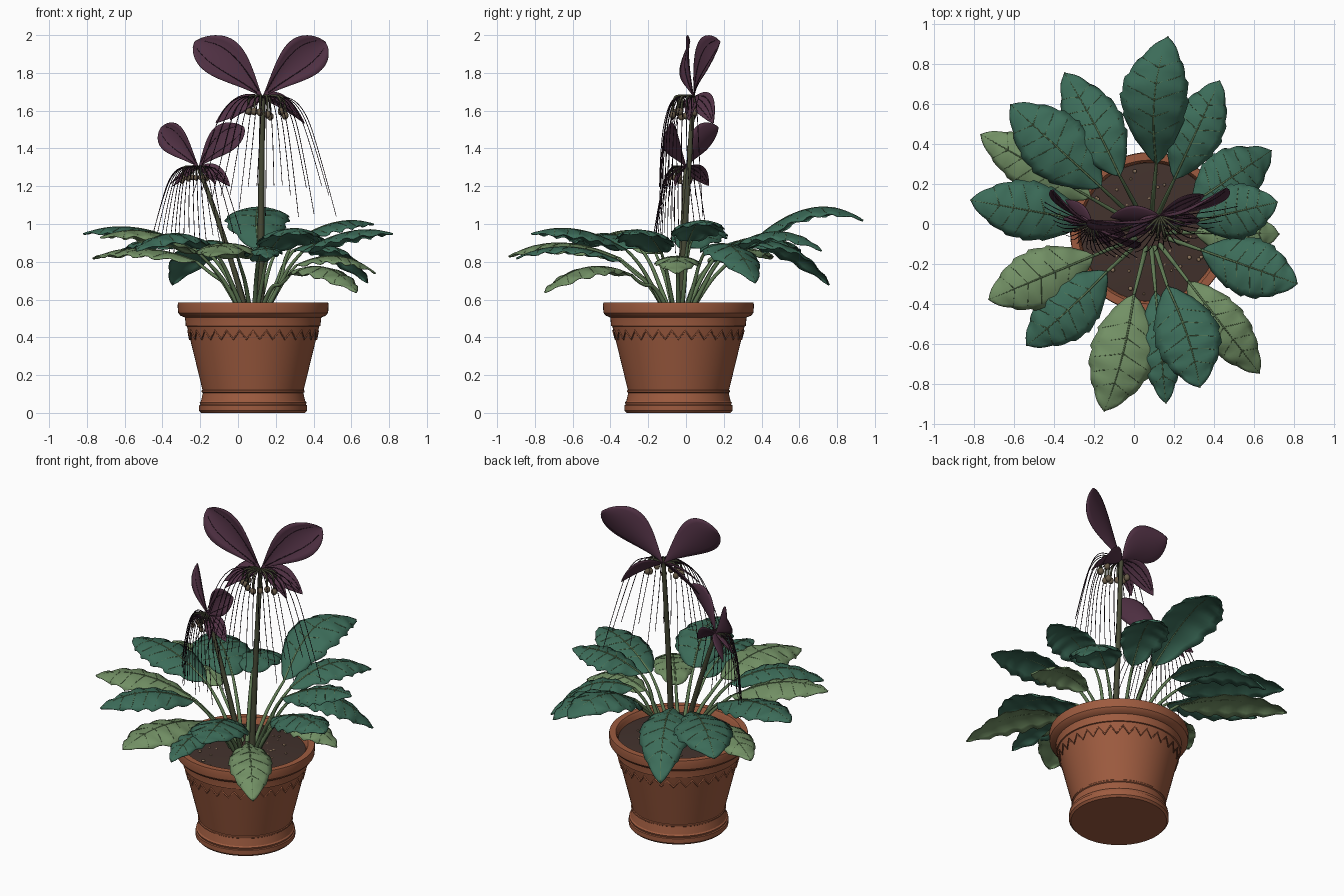
import bpy, bmesh, random
from math import sin, cos, pi, radians
from mathutils import Vector, Matrix

random.seed(4)
if "Cube" in bpy.data.objects:
    bpy.data.objects.remove(bpy.data.objects["Cube"])


def material(name, r, g, b):
    m = bpy.data.materials.new(name)
    m.use_nodes = True
    m.diffuse_color = (r, g, b, 1)
    node = m.node_tree.nodes["Principled BSDF"]
    node.inputs["Base Color"].default_value = (r, g, b, 1)
    node.inputs["Roughness"].default_value = 0.8
    return m


TERRACOTTA = material("terracotta", .34, .105, .05)
SOIL = material("dark soil", .055, .032, .026)
GRIT = material("pale grit", .27, .18, .11)
DARK_LEAF = material("deep green", .045, .15, .1)
LIGHT_LEAF = material("pale green", .17, .28, .13)
STALK = material("stalk green", .12, .2, .09)
STEM = material("olive stem", .06, .065, .035)
PURPLE = material("dusky purple", .085, .032, .06)
BLACK = material("whisker black", .022, .009, .018)
BUD = material("bud brown", .14, .105, .065)


def add(name, bm, mat, angle=None):
    mesh = bpy.data.meshes.new(name)
    bm.to_mesh(mesh)
    bm.free()
    mesh.materials.append(mat)
    obj = bpy.data.objects.new(name, mesh)
    bpy.context.collection.objects.link(obj)
    mesh.shade_smooth()
    if angle:
        bpy.ops.object.select_all(action='DESELECT')
        obj.select_set(True)
        bpy.context.view_layer.objects.active = obj
        bpy.ops.object.shade_smooth_by_angle(angle=radians(angle))
    return obj


def lathe(name, profile, mat, centre):
    bm = bmesh.new()
    verts = [bm.verts.new((r, 0, z)) for r, z in profile]
    edges = [bm.edges.new(pair) for pair in zip(verts, verts[1:])]
    bmesh.ops.spin(bm, geom=verts + edges, axis=(0, 0, 1), cent=(0, 0, 0),
                   angle=2 * pi, steps=64, use_duplicate=False)
    bmesh.ops.remove_doubles(bm, verts=bm.verts, dist=.0005)
    bmesh.ops.recalc_face_normals(bm, faces=bm.faces)
    add(name, bm, mat, 30).location = centre


def tubes(name, paths, radius, mat, taper=1, smooth=True, cyclic=False):
    curve = bpy.data.curves.new(name, 'CURVE')
    curve.dimensions = '3D'
    curve.bevel_depth = radius
    curve.bevel_resolution = 1
    curve.use_fill_caps = True
    curve.materials.append(mat)
    for path in paths:
        s = curve.splines.new('NURBS' if smooth else 'POLY')
        s.points.add(len(path) - 1)
        for i, p in enumerate(path):
            s.points[i].co = (*p, 1)
            s.points[i].radius = 1 + (taper - 1) * i / (len(path) - 1)
        s.use_cyclic_u = cyclic
        if smooth:
            s.order_u = 3
            s.use_endpoint_u = True
            s.resolution_u = 6
    obj = bpy.data.objects.new(name, curve)
    bpy.context.collection.objects.link(obj)


def balls(name, places, mat):
    bm = bmesh.new()
    for p, r, stretch in places:
        m = Matrix.Translation(p) @ Matrix.Diagonal((r, r, r * stretch, 1))
        bmesh.ops.create_icosphere(bm, subdivisions=2, radius=1, matrix=m)
    add(name, bm, mat)


def arc(a, b, c):
    """Parabola through three points."""
    return lambda t: (a * (1 - t) * (1 - 2 * t) + b * 4 * t * (1 - t)
                      + c * t * (2 * t - 1))


def sheet(name, spine, side, width, outline, mat, cup=0, wave=0, long=30, across=8):
    """Thin leaf or petal swept along a spine; returns its surface function."""
    def surface(t, u):
        up = (spine(min(t + .02, 1)) - spine(max(t - .02, 0))).cross(side).normalized()
        w = max(width * outline(t), .002)
        lift = cup * w * u * u + wave * abs(u) * sin(t * 34 + 2 * abs(u))
        return spine(t) + side * u * w + up * lift

    bm = bmesh.new()
    rows = [[bm.verts.new(surface(i / long, 2 * j / across - 1)) for j in range(across + 1)]
            for i in range(long + 1)]
    for a, b in zip(rows, rows[1:]):
        for j in range(across):
            bm.faces.new((a[j], b[j], b[j + 1], a[j + 1]))
    solid = add(name, bm, mat).modifiers.new("thickness", 'SOLIDIFY')
    solid.thickness = .004
    return surface


# Pot, soil and grit
POT = Vector((.08, -.04, 0))
lathe("pot", [(0, 0), (.275, 0), (.286, .012), (.286, .04), (.279, .043), (.283, .055),
              (.276, .062), (.266, .106), (.272, .11), (.272, .118), (.268, .122),
              (.35, .458), (.357, .46), (.357, .468), (.361, .505),
              (.385, .515), (.397, .53), (.4, .57), (.397, .585), (.36, .585),
              (.35, .57), (.33, .45), (0, .45)], TERRACOTTA, POT)
lathe("soil", [(0, .565), (.2, .56), (.35, .545)], SOIL, POT)
TEETH = 30
zigzag = []
for i in range(TEETH * 2):
    z = .435 if i % 2 else .39
    r = .268 + .083 * (z - .115) / .347
    zigzag.append(POT + Vector((r * cos(pi * i / TEETH), r * sin(pi * i / TEETH), z)))
tubes("pot_zigzag", [zigzag], .006, TERRACOTTA, smooth=False, cyclic=True)
grit = []
for i in range(45):
    a, r = random.uniform(0, 2 * pi), random.uniform(.12, .32)
    grit.append((POT + Vector((r * cos(a), r * sin(a), .558)), random.uniform(.006, .011), .6))
balls("soil_grit", grit, GRIT)


# Leaves: tip x, y, z, middle height, blade base height, half width, sideways bend, colour
def leaf_outline(t):
    teeth = 1 + .1 * ((t * 6) % 1 - .5) * (t > .15)
    return max(sin(pi * t ** .92), 0) ** .72 * teeth


LEAVES = [
    (.17, .94, 1.02, 1.08, .86, .17, .04, DARK_LEAF),
    (.43, .72, .86, .96, .86, .135, 0, DARK_LEAF),
    (.69, .37, .69, .88, .86, .15, 0, DARK_LEAF),
    (.73, -.05, .74, .83, .78, .12, 0, LIGHT_LEAF),
    (.72, .11, 1.0, 1.01, .91, .14, 0, DARK_LEAF),
    (.82, -.3, .95, .96, .85, .15, 0, DARK_LEAF),
    (.63, -.75, .64, .77, .73, .125, 0, LIGHT_LEAF),
    (.33, -.82, .95, .97, .86, .165, .02, DARK_LEAF),
    (.16, -.9, .82, .88, .8, .1, 0, DARK_LEAF),
    (-.15, -.94, .83, .9, .82, .165, .02, LIGHT_LEAF),
    (-.54, -.61, .86, .95, .87, .15, .01, DARK_LEAF),
    (-.73, -.38, .93, .96, .84, .15, 0, LIGHT_LEAF),
    (-.82, .12, .95, .98, .87, .15, 0, DARK_LEAF),
    (-.77, .45, .82, .87, .8, .13, 0, LIGHT_LEAF),
    (-.62, .6, .85, .93, .86, .17, 0, DARK_LEAF),
    (-.35, .76, .68, .89, .88, .145, -.01, DARK_LEAF),
]
for n, (x, y, z, mid, low, width, bend, mat) in enumerate(LEAVES, 1):
    out = Vector((x, y, 0)) - POT
    reach = out.length
    out.normalize()
    side = Vector((-out.y, out.x, 0))

    def at(r, h):
        return POT + out * r + Vector((0, 0, h))

    spine = arc(at(reach * .35, low), at(reach * .69, mid) + side * bend, at(reach, z))
    blade = sheet(f"leaf_{n}", spine, side, width, leaf_outline, mat, cup=-.3, wave=.007)
    tubes(f"leaf_stalk_{n}", [[at(.07, .54), at(.15, .68), at(reach * .27, low - .06),
                               spine(0)]], .013, STALK, .6)
    tubes(f"leaf_midrib_{n}", [[spine(i / 8) for i in range(9)]], .006, STALK, .3)
    # Side veins follow the blade surface
    veins = [[blade(.08 + .13 * k + .1 * u, s * u) for u in (0, .3, .6, .85)]
             for k in range(1, 6) for s in (-1, 1)]
    tubes(f"leaf_veins_{n}", veins, .0025, STALK, .5)


# Flowers
def wing_outline(t):
    return max(sin(pi * t ** 1.65), 0) ** .68


def bract_outline(t):
    return max(sin(pi * t ** .9), 0) ** .8


def petal(name, size, ribs, *shape, cup):
    """Purple petal with dark lengthwise ribs."""
    face = sheet(name, *shape, PURPLE, cup=cup)
    lines = [[face(.08 + .84 * i / 10, u) for i in range(11)] for u in ribs]
    tubes(name + "_ribs", lines, .003 * size, BLACK, .5)


def flower(name, centre, size, yaw):
    frame = (Matrix.Translation(centre) @ Matrix.Rotation(radians(yaw), 4, 'Z')
             @ Matrix.Scale(size, 4))
    turn = Matrix.Rotation(radians(yaw), 3, 'Z')

    def put(x, y, z):
        return frame @ Vector((x, y, z))

    for label, s in (("right", -1), ("left", 1)):
        # Tall upright wing
        petal(f"{name}_{label}_wing", size, (-.45, .5),
              arc(put(0, 0, 0), put(s * .17, .01, .17), put(s * .355, .06, .295)),
              turn @ Vector((-.68, 0, s * .73)), .112 * size, wing_outline, cup=.25)
        # Drooping lower bracts
        petal(f"{name}_{label}_lower_bract", size, (-.5, 0, .5),
              arc(put(0, 0, 0), put(s * .12, .03, -.035), put(s * .24, .05, -.135)),
              turn @ Vector((s * .15, .75, .64)), .06 * size, bract_outline, cup=.2)
        petal(f"{name}_{label}_front_bract", size, (-.4, .4),
              arc(put(0, 0, 0), put(s * .09, -.03, -.025), put(s * .19, -.07, -.12)),
              turn @ Vector((s * .5, .8, .3)).normalized(), .04 * size, bract_outline, cup=.2)

    # Nodding buds on short arching stalks
    stalks, buds = [], []
    for i in range(9):
        a = radians(-80 + 20 * i)
        r = random.uniform(.07, .13)
        x, y, z = r * sin(a), -r * cos(a), random.uniform(-.1, -.06)
        stalks.append([put(0, 0, 0), put(x * .6, y * .6, .015), put(x, y, 0), put(x, y, z)])
        buds.append((put(x, y, z - .01), .018 * size, 1.2))
    tubes(f"{name}_bud_stalks", stalks, .006 * size, STEM)
    balls(f"{name}_buds", buds, BUD)

    # Long hanging whiskers, evenly fanned
    whiskers = []
    for i in range(18):
        k = (i - 8.5) / 8.5
        x, y = .34 * k, -.17 + .13 * k * k
        drop = random.uniform(-.64, -.46)
        whiskers.append([put(0, 0, 0), put(x * .3, y * .5, .02), put(x * .65, y * .8, -.05),
                         put(x * .9, y, drop * .5), put(x * 1.15, y, drop)])
    tubes(f"{name}_whiskers", whiskers, .0028, BLACK, .6)


BIG, SMALL = Vector((.13, .04, 1.67)), Vector((-.21, 0, 1.3))
flower("tall_flower", BIG, 1, 13)
flower("short_flower", SMALL, .72, -31)
tubes("tall_flower_stem", [[Vector((.12, -.03, .54)), Vector((.12, 0, 1.1)), BIG]],
      .02, STEM, .7)
tubes("short_flower_stem", [[Vector((.04, -.03, .54)), Vector((-.07, -.02, .95)), SMALL]],
      .017, STEM, .7)
